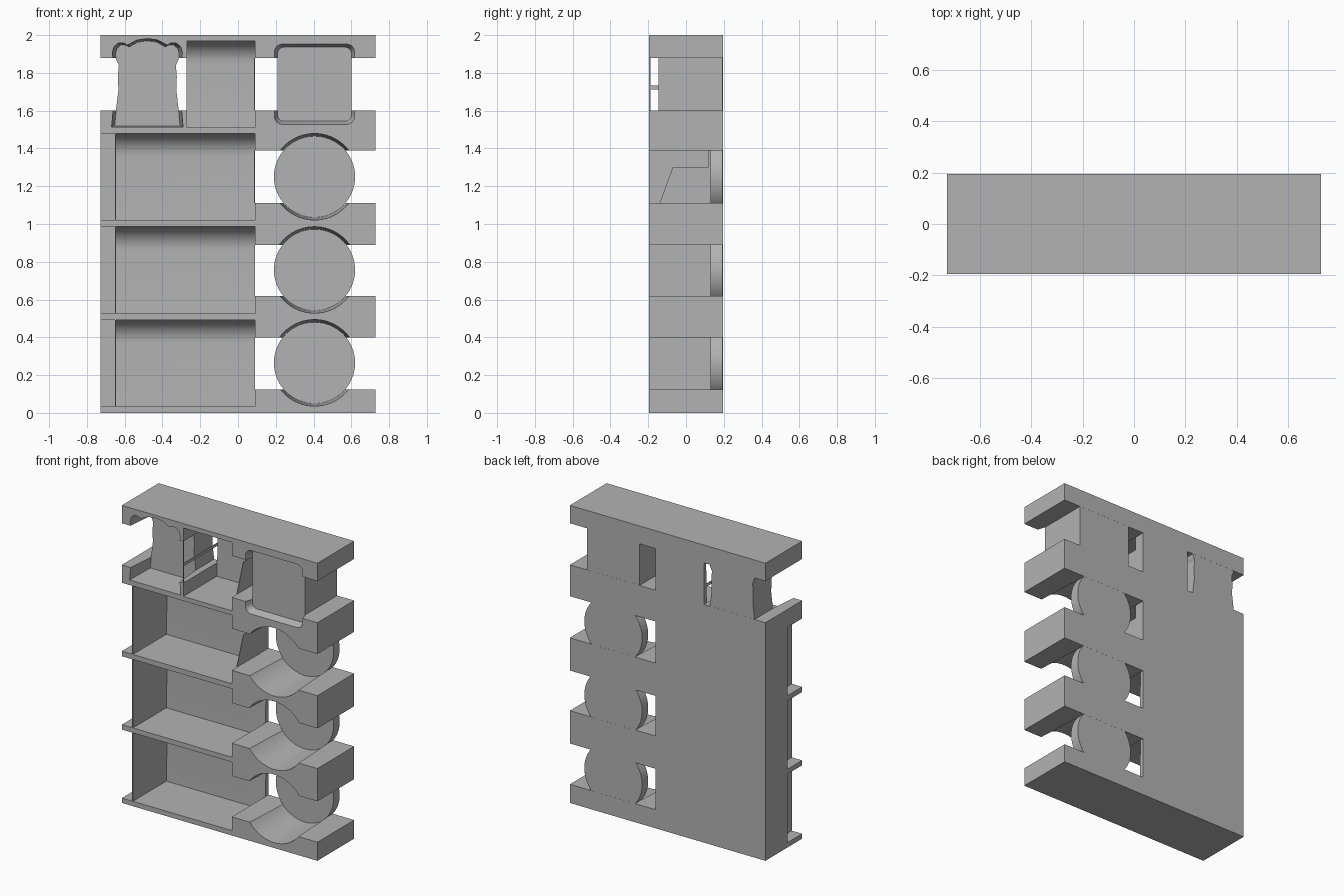
import bpy, bmesh
from math import sin, cos, pi

cube = bpy.data.objects.get("Cube")
if cube:
    bpy.data.objects.remove(cube, do_unlink=True)

grey = bpy.data.materials.new("plain grey")
grey.use_nodes = True
grey.diffuse_color = (0.45, 0.45, 0.45, 1)
grey.node_tree.nodes["Principled BSDF"].inputs["Base Color"].default_value = grey.diffuse_color

BACK = 0.195


def loft(name, ring_a, ring_b):
    """Closed solid between two matching rings of points."""
    bm = bmesh.new()
    a = [bm.verts.new(p) for p in ring_a]
    b = [bm.verts.new(p) for p in ring_b]
    bm.faces.new(a)
    bm.faces.new(b[::-1])
    for i in range(len(a)):
        j = (i + 1) % len(a)
        bm.faces.new((a[j], a[i], b[i], b[j]))
    bmesh.ops.recalc_face_normals(bm, faces=bm.faces)
    mesh = bpy.data.meshes.new(name)
    bm.to_mesh(mesh)
    bm.free()
    mesh.materials.append(grey)
    ob = bpy.data.objects.new(name, mesh)
    bpy.context.collection.objects.link(ob)
    return ob


def along_x(name, profile, x0, x1):
    return loft(name, [(x0, y, z) for y, z in profile], [(x1, y, z) for y, z in profile])


def along_y(name, front, rear, y0, y1):
    return loft(name, [(x, y0, z) for x, z in front], [(x, y1, z) for x, z in rear])


def box(name, x0, x1, y0, y1, z0, z1):
    return along_x(name, [(y0, z0), (y1, z0), (y1, z1), (y0, z1)], x0, x1)


def combine(ob, tool, operation):
    mod = ob.modifiers.new("cut", "BOOLEAN")
    mod.object, mod.operation, mod.solver = tool, operation, "EXACT"
    bpy.context.view_layer.objects.active = ob
    bpy.ops.object.modifier_apply(modifier=mod.name)
    bpy.data.objects.remove(tool, do_unlink=True)


# Outlines for the shaped pockets, centred on the given point
def disc(r, cx, cz, n=64):
    return [(cx + r * cos(2 * pi * i / n), cz + r * sin(2 * pi * i / n)) for i in range(n)]


def rounded_square(half, r, cx, cz, n=6):
    pts = []
    for q, (sx, sz) in enumerate([(1, 1), (-1, 1), (-1, -1), (1, -1)]):
        for i in range(n + 1):
            t = (q + i / n) * pi / 2
            pts.append((cx + sx * (half - r) + r * cos(t), cz + sz * (half - r) + r * sin(t)))
    return pts


def loaf(kx, kz, cx, cz):
    side = [(.172, -.215), (.164, -.12), (.153, -.03), (.156, .04), (.151, .1), (.165, .13),
            (.169, .16), (.16, .19), (.14, .207), (.115, .208), (.095, .198), (.05, .223)]
    pts = side + [(0, .23)] + [(-x, z) for x, z in side[::-1]]
    return [(cx + x * kx, cz + z * kz) for x, z in pts]


# Tray block with finger slots cut right through
tray = box("tray", -0.727, 0.727, -BACK, BACK, 0, 2)
slots = [(0.125, 0.40), (0.62, 0.89), (1.11, 1.39), (1.60, 1.88)]
for z0, z1 in slots:
    combine(tray, box("slot", 0.09, 0.8, -0.3, 0.3, z0, z1), "DIFFERENCE")
combine(tray, box("slot", -0.8, -0.269, -0.3, 0.3, *slots[-1]), "DIFFERENCE")

# Shaped pockets: front outline, floor outline, floor depth
shaped = [(disc(0.229, 0.405, z), disc(0.215, 0.405, z), 0.13) for z in (0.265, 0.757, 1.25)]
shaped.append((rounded_square(0.213, 0.045, 0.405, 1.74),
               rounded_square(0.196, 0.035, 0.405, 1.74), -0.145))
shaped.append((loaf(1.1, 1.05, -0.48, 1.74), loaf(1, 1, -0.48, 1.74), 0.0))
for front, floor, depth in shaped:
    combine(tray, along_y("pillar", floor, floor, depth - 0.01, BACK - 0.0005), "UNION")
for front, floor, depth in shaped:
    # Extend the taper a little past the front face
    k = 0.02 / (depth + BACK)
    wide = [(a + (a - c) * k, b + (b - d) * k) for (a, b), (c, d) in zip(front, floor)]
    combine(tray, along_y("pocket", wide, floor, -BACK - 0.02, depth), "DIFFERENCE")


# Long pockets with a rounded upper back
def long_pocket(z):
    r = 0.12
    arc = [(0.05 + r * cos(t * pi / 24), z + 0.34 + r * sin(t * pi / 24)) for t in range(13)]
    return [(-0.3, z), (0.16, z)] + arc + [(-0.3, z + 0.46)]


rows = [0.033, 0.526, 1.02]
for z in rows:
    combine(tray, along_x("pocket", long_pocket(z), -0.645, 0.0905), "DIFFERENCE")
    combine(tray, box("side_recess", -0.8, -0.65, -0.3, -0.037, z, z + 0.46), "DIFFERENCE")
combine(tray, along_x("pocket", long_pocket(1.51), -0.27, 0.0905), "DIFFERENCE")

# Thin end walls left standing beside two of the long pockets
for name, (z0, z1) in zip(("lower_end_wall", "upper_end_wall"), slots[2:]):
    wall = [(-0.14, z0), (-0.07, z0 + 0.19), (0.12, z0 + 0.19), (0.12, z1), (0.19, z1), (0.19, z0)]
    along_x(name, wall, 0.086, 0.09)

# Thin strip and cross bar between the loaf pocket and its neighbour
box("thin_strip", -0.273, -0.27, -BACK, -0.188, 1.6, 1.88)
box("thin_cross_bar", -0.273, -0.27, -0.19, 0.17, 1.712, 1.732)

bpy.ops.object.select_all(action="DESELECT")
tray.select_set(True)
bpy.context.view_layer.objects.active = tray
bpy.ops.object.shade_smooth_by_angle(angle=0.45)
